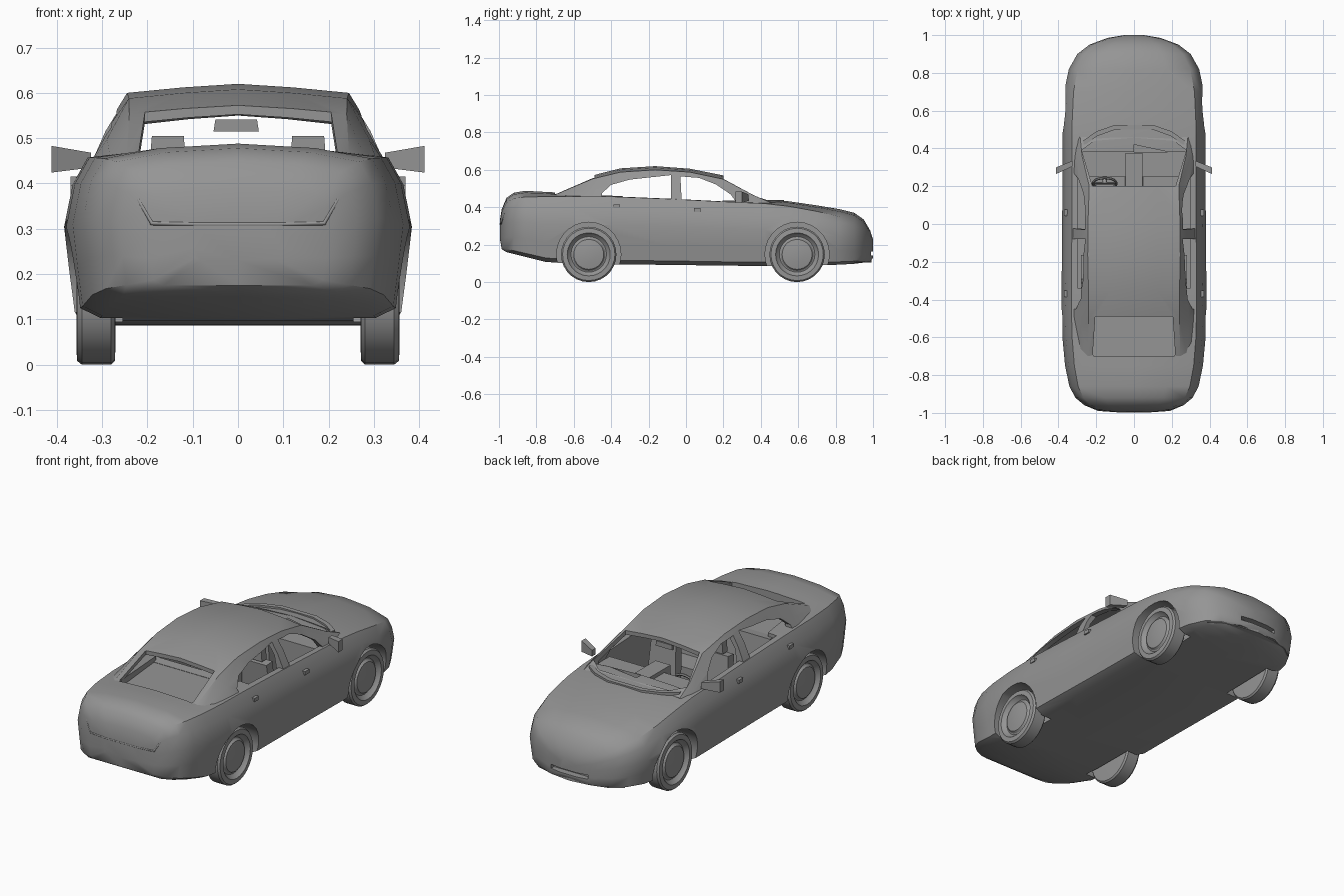
import bpy, bmesh, math
from mathutils import Matrix

if "Cube" in bpy.data.objects:
    bpy.data.objects.remove(bpy.data.objects["Cube"])

GREY = bpy.data.materials.new('dark_grey')
GREY.diffuse_color = (.3, .3, .3, 1)
GREY.use_nodes = True
GREY.node_tree.nodes["Principled BSDF"].inputs["Base Color"].default_value = GREY.diffuse_color


def smooth(o, angle=28):
    bpy.ops.object.select_all(action='DESELECT')
    o.select_set(True)
    bpy.context.view_layer.objects.active = o
    bpy.ops.object.shade_smooth_by_angle(angle=math.radians(angle))


def finish(name, bm):
    bmesh.ops.recalc_face_normals(bm, faces=bm.faces)
    me = bpy.data.meshes.new(name)
    bm.to_mesh(me)
    bm.free()
    me.materials.append(GREY)
    o = bpy.data.objects.new(name, me)
    bpy.context.collection.objects.link(o)
    return o


def loft(name, rings):
    """Closed solid through rings of equal point count."""
    bm = bmesh.new()
    vs = [[bm.verts.new(p) for p in r] for r in rings]
    n = len(vs[0])
    for a, b in zip(vs, vs[1:]):
        for i in range(n):
            j = (i + 1) % n
            bm.faces.new((a[i], a[j], b[j], b[i]))
    bm.faces.new(vs[0])
    bm.faces.new(vs[-1][::-1])
    return finish(name, bm)


def section(y, half):
    """Mirror a half section that starts and ends on x = 0."""
    return [(x, y, z) for x, z in half] + [(-x, y, z) for x, z in half[-2:0:-1]]


def prism(name, pts, axis, a, b):
    put = {'x': lambda p, t: (t, p[0], p[1]),
           'z': lambda p, t: (p[0], p[1], t)}[axis]
    return loft(name, [[put(p, t) for p in pts] for t in (a, b)])


def box(name, c, s, tilt=0, taper=1):
    bm = bmesh.new()
    bmesh.ops.create_cube(bm, size=1)
    for v in bm.verts:
        if v.co.z > 0:
            v.co.x *= taper
    m = Matrix.Translation(c) @ Matrix.Rotation(math.radians(tilt), 4, 'X') @ Matrix.Diagonal((*s, 1))
    bm.transform(m)
    return finish(name, bm)


def lathe_x(name, prof, c, side, n=28):
    """Spin (x, radius) profile about the x axis."""
    rings = [[(side * x, c[0] + r * math.cos(2 * math.pi * k / n),
               c[1] + r * math.sin(2 * math.pi * k / n)) for k in range(n)] for x, r in prof]
    return loft(name, rings)


def tube(name, pts, r):
    cu = bpy.data.curves.new(name, 'CURVE')
    cu.dimensions = '3D'
    cu.bevel_depth = r
    cu.bevel_resolution = 1
    cu.use_fill_caps = True
    cu.materials.append(GREY)
    s = cu.splines.new('POLY')
    s.points.add(len(pts) - 1)
    for p, q in zip(s.points, pts):
        p.co = (*q, 1)
    o = bpy.data.objects.new(name, cu)
    bpy.context.collection.objects.link(o)
    bpy.ops.object.select_all(action='DESELECT')
    o.select_set(True)
    bpy.context.view_layer.objects.active = o
    bpy.ops.object.convert(target='MESH')


def cut(o, cutter):
    m = o.modifiers.new('cut', 'BOOLEAN')
    m.operation, m.solver, m.object = 'DIFFERENCE', 'EXACT', cutter
    bpy.context.view_layer.objects.active = o
    bpy.ops.object.modifier_apply(modifier=m.name)
    bpy.data.objects.remove(cutter)


# Lower body: y, half width, bottom z, shoulder z, centre z
BODY = [(-.995, .10, .23, .32, .33), (-.985, .20, .175, .375, .39), (-.96, .262, .16, .425, .45),
        (-.92, .31, .15, .448, .478), (-.86, .342, .135, .455, .488), (-.75, .365, .108, .457, .482),
        (-.60, .379, .097, .458, .475), (-.40, .384, .095, .457, .468), (-.1, .381, .092, .445, .455),
        (.2, .379, .088, .43, .44), (.42, .379, .086, .42, .44), (.55, .378, .088, .405, .432),
        (.7, .37, .09, .378, .41), (.82, .345, .093, .35, .39), (.90, .30, .098, .325, .37),
        (.95, .235, .104, .29, .335), (.985, .14, .11, .25, .275), (1.0, .05, .13, .215, .228)]
rings = []
for y, w, zb, zs, zc in BODY:
    h = zs - zb
    rings.append(section(y, [(0, zb), (.82 * w, zb), (.94 * w, zb + .06 * h), (.97 * w, zb + .3 * h),
                             (w, zb + .58 * h), (.95 * w, zb + .84 * h), (.865 * w, zs),
                             (.5 * w, zs + .7 * (zc - zs)), (0, zc)]))
body = loft('body', rings)
cut(body, prism('cabin_cut', [(-.3, -.34), (.3, -.34), (.3, .38), (-.3, .38)], 'z', .12, .8))
cut(body, prism('shelf_cut', [(-.215, -.70), (.215, -.70), (.25, -.33), (-.25, -.33)], 'z', .435, .8))
AXLES = [(-.52, .148), (.594, .148)]
for axle in AXLES:
    for s in (-1, 1):
        cut(body, lathe_x('well_cut', [(.255, .172), (.5, .172)], axle, s))
cut(body, box('grille_cut', (0, 1.0, .152), (.22, .07, .022)))
smooth(body, 42)

# Greenhouse: y, base x, base z, roof edge x, roof edge z, centre z
CABIN = [(-.76, .29, .43, .25, .45, .465), (-.70, .31, .44, .245, .467, .48),
         (-.5, .328, .44, .24, .552, .57), (-.35, .331, .44, .241, .588, .608),
         (-.165, .331, .435, .245, .60, .62), (.02, .33, .425, .243, .588, .606),
         (.2, .328, .415, .237, .55, .57), (.36, .325, .405, .275, .465, .483),
         (.46, .31, .40, .285, .422, .437)]


def cabin_rings(t, base=None):
    out = []
    for y, xb, zb, xr, zr, zc in CABIN:
        b, xb, xr, zr, zc = (zb if base is None else base), xb - t, xr - t, zr - t, zc - t
        out.append(section(y, [(0, b), (xb, b), (xb * .56 + xr * .44, zb + .52 * (zr - zb)),
                               (xr, zr), (xr * .5, zr + .6 * (zc - zr)), (0, zc)]))
    return out


cabin = loft('cabin_roof_and_pillars', cabin_rings(0))
cut(cabin, loft('cabin_hollow', cabin_rings(.02, .3)[1:-1]))
cut(cabin, prism('front_window_cut', [(-.03, .565), (.07, .557), (.16, .522), (.24, .468),
                                      (.30, .38), (-.02, .38)], 'x', -1, 1))
cut(cabin, prism('rear_window_cut', [(-.45, .475), (-.40, .52), (-.30, .548), (-.08, .572),
                                     (-.08, .38), (-.45, .38)], 'x', -1, 1))
cut(cabin, prism('windshield_cut', [(-.22, .2), (.22, .2), (.277, .39), (.21, .44), (0, .457),
                                    (-.21, .44), (-.277, .39)], 'z', .2, .9))
cut(cabin, prism('back_glass_cut', [(-.205, -.49), (.205, -.49), (.22, -.71), (0, -.75),
                                    (-.22, -.71)], 'z', .2, .9))
smooth(cabin)

# Wheels with recessed rim and domed hub
TYRE = [(.27, .02), (.27, .10), (.272, .14), (.28, .148), (.345, .148), (.355, .14), (.357, .115),
        (.345, .107), (.335, .095), (.338, .088), (.348, .08), (.354, .04), (.355, .01)]
for i, axle in enumerate(AXLES):
    for s, side in ((-1, 'left'), (1, 'right')):
        smooth(lathe_x(f"{('rear', 'front')[i]}_{side}_wheel", TYRE, axle, s))

# Mirrors, handles and seats on both sides
for s, side in ((-1, 'left'), (1, 'right')):
    loft(f'{side}_side_mirror', [[(s * x, y, z0), (s * x, y + d, z0), (s * x, y + d, z1), (s * x, y, z1)]
                                 for x, y, d, z0, z1 in ((.325, .305, .03, .435, .468),
                                                         (.412, .265, .035, .424, .483))])
    for nm, y, z in (('rear', -.37, .405), ('front', .06, .385)):
        box(f'{nm}_{side}_door_handle', (s * .36, y, z), (.02, .035, .02))
    x = s * .155
    box(f'{side}_seat_cushion', (x, .04, .2), (.17, .19, .08))
    box(f'{side}_seat_back', (x, -.045, .32), (.17, .05, .24), 6, .85)
    box(f'{side}_headrest', (x, -.055, .475), (.08, .04, .06), 0, .88)
box('rear_seat_cushion', (0, -.25, .19), (.56, .17, .1))
box('rear_seat_back', (0, -.325, .32), (.56, .05, .24), 6)

# Dashboard, console, steering wheel, inside mirror
box('dashboard', (0, .315, .35), (.56, .13, .13))
box('centre_console', (0, .285, .3), (.1, .18, .27), 0, .9)
bpy.ops.mesh.primitive_torus_add(major_radius=.062, minor_radius=.007, major_segments=20, minor_segments=6,
                                 location=(-.155, .215, .375), rotation=(math.radians(62), 0, 0))
wheel = bpy.context.object
wheel.name = 'steering_wheel'
wheel.data.materials.append(GREY)
smooth(wheel)
box('steering_spoke', (-.155, .216, .375), (.12, .014, .006), 62)
tube('steering_column', [(-.155, .215, .375), (-.155, .27, .345)], .012)
box('inside_mirror', (-.004, .185, .528), (.1, .016, .026), 0, .92)

# Trims: cowl at the windshield base, trunk crease, front lip
cowl = [(-.27, .44), (-.2, .49), (-.1, .525), (.1, .525), (.2, .49), (.27, .44)]
prism('windshield_cowl', cowl + [(x * .98, y - .025) for x, y in cowl[::-1]], 'z', .41, .44)
tube('trunk_crease', [(-.22, -.968, .365), (-.19, -.985, .312), (-.09, -.992, .31), (.09, -.992, .31),
                      (.19, -.985, .312), (.22, -.968, .365)], .005)
lip = [(-.27, .905), (-.21, .95), (-.11, .978), (0, .992), (.11, .978), (.21, .95), (.27, .905)]
prism('front_lip', lip + [(x * .9, y - .05) for x, y in lip[::-1]], 'z', .105, .12)
